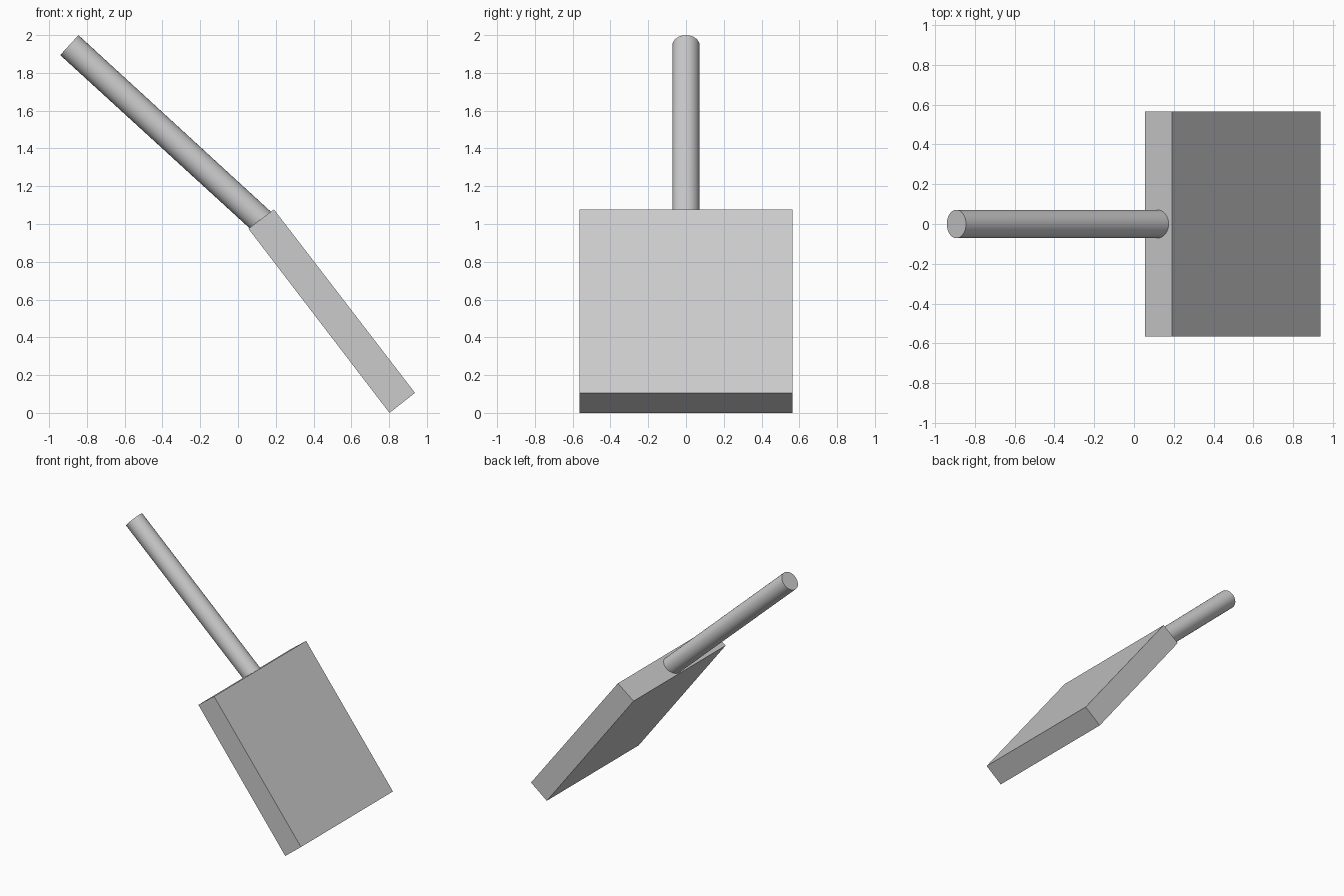
import bpy, bmesh, math
from mathutils import Vector, Matrix

if "Cube" in bpy.data.objects:
    bpy.data.objects.remove(bpy.data.objects["Cube"])


def make_object(name, bm):
    bmesh.ops.recalc_face_normals(bm, faces=bm.faces)
    mesh = bpy.data.meshes.new(name)
    bm.to_mesh(mesh)
    bm.free()
    obj = bpy.data.objects.new(name, mesh)
    bpy.context.collection.objects.link(obj)
    return obj


# Blade: a tilted slab, extruded from its side profile
bm = bmesh.new()
profile = [(0.055, 0.975), (0.19, 1.077), (0.937, 0.106), (0.802, 0.0)]
side = bm.faces.new([bm.verts.new((x, -0.565, z)) for x, z in profile])
ext = bmesh.ops.extrude_face_region(bm, geom=[side], use_keep_orig=True)
moved = [v for v in ext["geom"] if isinstance(v, bmesh.types.BMVert)]
bmesh.ops.translate(bm, verts=moved, vec=(0, 1.13, 0))
make_object("blade", bm)

# Handle: lower ring lies on the blade's top face, upper ring is square to the shaft
bm = bmesh.new()
SIDES, RADIUS = 32, 0.0715
rings = []
for centre, tilt in (((0.117, 0, 1.022), 37), ((-0.893, 0, 1.947), 47.5)):
    place = Matrix.Translation(centre) @ Matrix.Rotation(math.radians(-tilt), 4, 'Y')
    angles = [2 * math.pi * i / SIDES for i in range(SIDES)]
    rings.append([bm.verts.new(place @ Vector((RADIUS * math.cos(a), RADIUS * math.sin(a), 0)))
                  for a in angles])
low, top = rings
for i in range(SIDES):
    j = (i + 1) % SIDES
    bm.faces.new((low[i], low[j], top[j], top[i]))
bm.faces.new(low)
bm.faces.new(top)
handle = make_object("handle", bm)

bpy.context.view_layer.objects.active = handle
handle.select_set(True)
bpy.ops.object.shade_smooth_by_angle(angle=math.radians(30))
